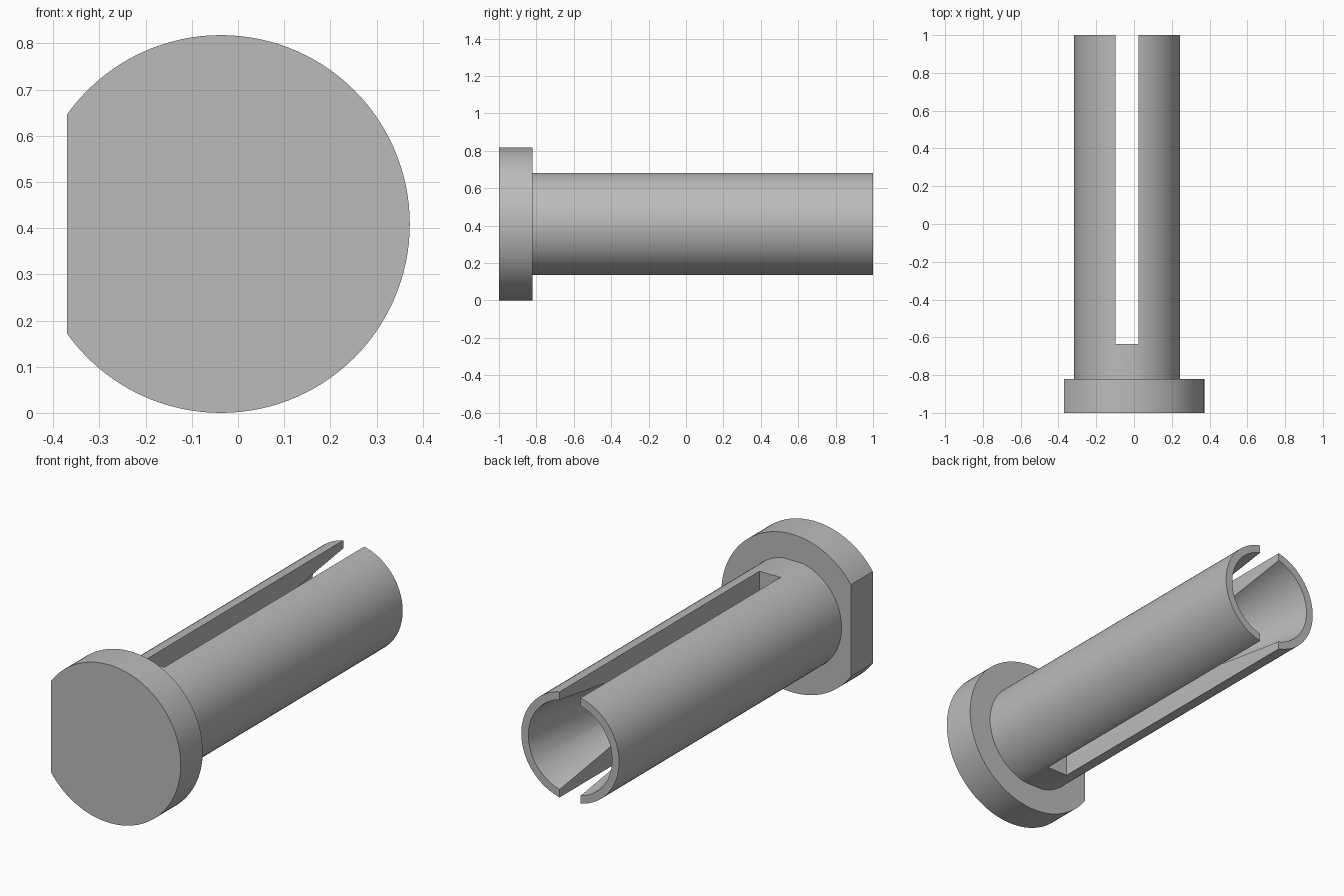
import bpy, bmesh
from math import sin, cos, acos, asin, pi, radians

if "Cube" in bpy.data.objects:
    bpy.data.objects.remove(bpy.data.objects["Cube"], do_unlink=True)

CX, CZ = -0.037, 0.409          # axis of the pin
HEAD_R, SHAFT_R, BORE_R = 0.409, 0.28, 0.24
FRONT, SHOULDER, SLOT_END, TIP = -1.0, -0.82, -0.635, 1.0
SLOT_HALF = 0.06

grey = bpy.data.materials.new("plain_grey")
grey.use_nodes = True
grey.diffuse_color = (0.5, 0.5, 0.5, 1)
grey.node_tree.nodes["Principled BSDF"].inputs["Base Color"].default_value = (0.5, 0.5, 0.5, 1)


def arc(r, start, end, steps):
    angles = [start + (end - start) * i / steps for i in range(steps + 1)]
    return [(r * cos(a), r * sin(a)) for a in angles]


def loft(name, profile, y0, y1, end_scale=1.0):
    """Extrude an x-z profile along y, optionally tapering it."""
    bm = bmesh.new()
    rings = [[bm.verts.new((CX + x * s, y, CZ + z * s)) for x, z in profile]
             for y, s in ((y0, 1.0), (y1, end_scale))]
    n = len(profile)
    for i in range(n):
        j = (i + 1) % n
        bm.faces.new((rings[0][i], rings[0][j], rings[1][j], rings[1][i]))
    bm.faces.new(rings[0])
    bm.faces.new(rings[1])
    bmesh.ops.recalc_face_normals(bm, faces=bm.faces)
    mesh = bpy.data.meshes.new(name)
    bm.to_mesh(mesh)
    bm.free()
    mesh.materials.append(grey)
    obj = bpy.data.objects.new(name, mesh)
    bpy.context.collection.objects.link(obj)
    return obj


def activate(obj):
    bpy.ops.object.select_all(action="DESELECT")
    obj.select_set(True)
    bpy.context.view_layer.objects.active = obj


def cut(obj, cutter):
    mod = obj.modifiers.new("cut", "BOOLEAN")
    mod.operation, mod.solver, mod.object = "DIFFERENCE", "EXACT", cutter
    activate(obj)
    bpy.ops.object.modifier_apply(modifier=mod.name)
    bpy.data.objects.remove(cutter, do_unlink=True)


# Round head with one flat side
flat = pi - acos(0.333 / HEAD_R)
head = loft("head", arc(HEAD_R, -flat, flat, 96), FRONT, SHOULDER)

# Shaft, slightly flattened along the line of the slot
gap = asin(SLOT_HALF / SHAFT_R)
side = arc(SHAFT_R, -pi / 2 + gap, pi / 2 - gap, 40)
shaft = loft("split_shaft", side + [(-x, -z) for x, z in side], SHOULDER, TIP)

# Tapered bore, narrowing to the end of the slot
bore = loft("bore_cutter", arc(BORE_R, 0, 2 * pi * 79 / 80, 79), TIP + 0.001, SLOT_END, 0.01)
cut(shaft, bore)

# Slot through the shaft from top to bottom
w, h = SLOT_HALF, 0.5
slot = loft("slot_cutter", [(-w, -h), (w, -h), (w, h), (-w, h)], SLOT_END, TIP + 0.1)
cut(shaft, slot)

for part in (head, shaft):
    activate(part)
    bpy.ops.object.shade_smooth_by_angle(angle=radians(30))
